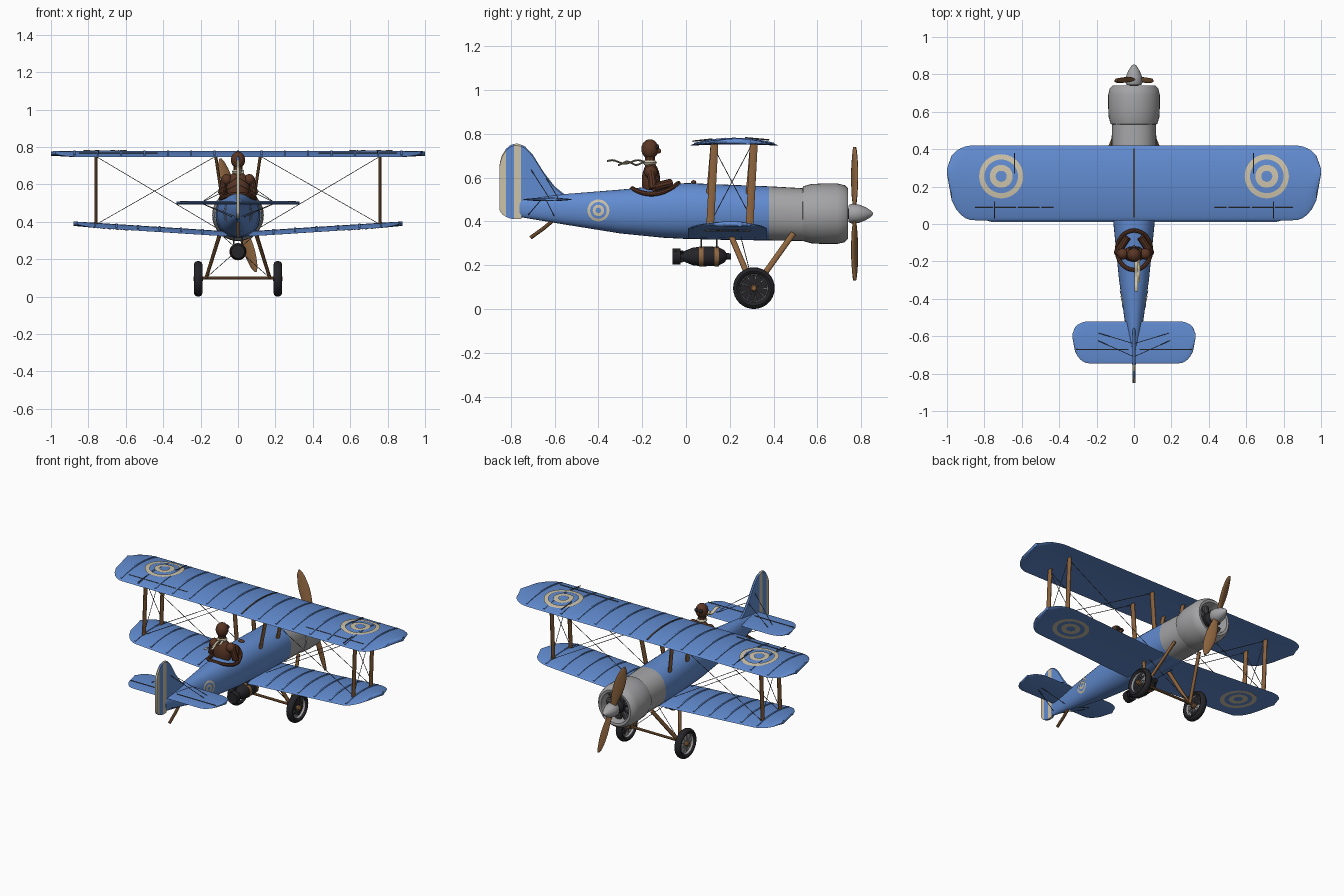
import bpy, bmesh, math
from math import sin, cos, pi, sqrt
from mathutils import Vector, Matrix

if "Cube" in bpy.data.objects:
    bpy.data.objects.remove(bpy.data.objects["Cube"])


def material(name, *rgb):
    m = bpy.data.materials.new(name)
    m.use_nodes = True
    m.diffuse_color = (*rgb, 1)
    m.node_tree.nodes["Principled BSDF"].inputs["Base Color"].default_value = (*rgb, 1)
    return m


BLUE = material("sky blue", .12, .26, .63)
GREY = material("metal grey", .37, .37, .38)
CREAM = material("cream", .60, .54, .40)
WOOD = material("wood", .27, .13, .05)
LEATHER = material("leather", .10, .036, .018)
BLACK = material("black", .018, .018, .022)
WIRE = material("dark steel", .06, .06, .065)


# Helpers
def finish(name, bm, mats, rule=None):
    bmesh.ops.recalc_face_normals(bm, faces=bm.faces)
    if rule:
        for f in bm.faces:
            f.material_index = rule(f.calc_center_median())
    me = bpy.data.meshes.new(name)
    bm.to_mesh(me)
    bm.free()
    for m in mats:
        me.materials.append(m)
    me.shade_smooth()
    me.set_sharp_from_angle(angle=math.radians(35))
    ob = bpy.data.objects.new(name, me)
    bpy.context.collection.objects.link(ob)
    return ob


def loft(name, rings, *mats, caps=True, rule=None):
    bm = bmesh.new()
    rows = [[bm.verts.new(p) for p in r] for r in rings]
    for a, b in zip(rows, rows[1:]):
        for i in range(len(a)):
            j = (i + 1) % len(a)
            bm.faces.new((a[i], a[j], b[j], b[i]))
    if caps:
        bm.faces.new(rows[0])
        bm.faces.new(rows[-1])
    return finish(name, bm, mats, rule)


def lathe(name, profile, centre, axis, *mats, n=32, rule=None):
    # profile holds (distance along axis, radius)
    q = Vector(axis).to_track_quat('Z', 'Y')
    c = Vector(centre)
    rings = [[c + q @ Vector((r * cos(2 * pi * i / n), r * sin(2 * pi * i / n), h)) for i in range(n)]
             for h, r in profile]
    return loft(name, rings, *mats, rule=rule)


def ball(name, centre, size, mat):
    bm = bmesh.new()
    bmesh.ops.create_uvsphere(bm, u_segments=20, v_segments=12, radius=1,
                              matrix=Matrix.Translation(centre) @ Matrix.Diagonal((*size, 1)))
    return finish(name, bm, [mat])


def rods(name, pairs, r, mat, flat=1, n=10):
    bm = bmesh.new()
    for a, b in pairs:
        a, b = Vector(a), Vector(b)
        d = (b - a).normalized()
        x = d.cross(Vector((0, 1, 0)) if abs(d.y) < .95 else Vector((1, 0, 0))).normalized()
        y = d.cross(x) * flat
        ends = [[bm.verts.new(p + r * (x * cos(2 * pi * i / n) + y * sin(2 * pi * i / n)))
                 for i in range(n)] for p in (a, b)]
        for i in range(n):
            j = (i + 1) % n
            bm.faces.new((ends[0][i], ends[0][j], ends[1][j], ends[1][i]))
        for e in ends:
            bm.faces.new(e)
    return finish(name, bm, [mat])


def roundel(name, place, r):
    for label, r0, r1 in (("outer", .76, 1), ("inner", .25, .52)):
        loft(name + "_" + label,
             [[place(r * k * cos(2 * pi * i / 40), r * k * sin(2 * pi * i / 40)) for i in range(40)]
              for k in (r0, (r0 + r1) / 2, r1)], CREAM, caps=False)


# Fuselage: stations of (y, half width, bottom, top)
STATIONS = [(-.76, .008, .42, .50), (-.55, .045, .385, .525), (-.3, .08, .345, .545), (-.1, .10, .325, .565),
            (0, .11, .32, .575), (.2, .118, .315, .567), (.38, .12, .313, .56), (.56, .118, .31, .55)]


def station(y):
    for a, b in zip(STATIONS, STATIONS[1:]):
        if y <= b[0]:
            k = (y - a[0]) / (b[0] - a[0])
            return [p + (q - p) * k for p, q in zip(a, b)]


def oval(y, n=36):
    _, w, lo, hi = station(y)
    out = []
    for i in range(n):
        c, s = cos(2 * pi * i / n), sin(2 * pi * i / n)
        out.append((w * math.copysign(abs(c) ** .9, c), y,
                    (lo + hi) / 2 + (hi - lo) / 2 * math.copysign(abs(s) ** .9, s)))
    return out


def side_x(y, z):
    _, w, lo, hi = station(y)
    return w * (1 - abs((2 * z - lo - hi) / (hi - lo)) ** 2.22) ** .45


loft("fuselage", [oval(s[0]) for s in STATIONS], BLUE, GREY, rule=lambda c: int(c.y > .38))
for s, side in ((1, "left"), (-1, "right")):
    roundel("fuselage_roundel_" + side,
            lambda u, v: (s * (side_x(-.4 + u, .45 + v) + .004), -.4 + u, .45 + v), .05)


# Wings
class Wing:
    def __init__(self, span, te, le, corner, camber, thick, base):
        self.span, self.te, self.le, self.corner = span, te, le, corner
        self.camber, self.thick, self.base = camber, thick, base

    def edges(self, x):
        u = max(0, (abs(x) - self.span + self.corner) / self.corner)
        drop = (1 - sqrt(max(0, 1 - u * u))) * (self.le - self.te)
        return self.te + .62 * drop, self.le - .31 * drop

    def z(self, x, y, side):
        te, le = self.edges(x)
        bow = sin(pi * min(1, max(0, (y - self.te) / (self.le - self.te)))) ** .8
        body = sin(pi * min(1, max(0, (y - te) / (le - te)))) ** .6
        return self.base(abs(x)) + self.camber * bow + side * self.thick * body

    def build(self, name, x0, x1, steps, n=16):
        rings = []
        for k in range(steps + 1):
            x = x0 + (x1 - x0) * k / steps
            te, le = self.edges(x)
            ys = [te + (le - te) * (.5 - .5 * cos(pi * i / n)) for i in range(n + 1)]
            rings.append([(x, y, self.z(x, y, 1)) for y in ys]
                         + [(x, y, self.z(x, y, -1)) for y in ys[-2:0:-1]])
        loft(name, rings, BLUE)

    def rib(self, name, x, mat=BLUE, w=.005):
        te, le = self.edges(x)
        ys = [te + (le - te) * (.04 + .92 * i / 12) for i in range(13)]
        loft(name, [[(x + a * w, y, self.z(x, y, 1) + h)
                     for a, h in ((-1, -.003), (-1, .004), (1, .004), (1, -.003))] for y in ys], mat)


upper = Wing(1, .02, .42, .14, .018, .013, lambda x: .747)
lower = Wing(.88, .01, .37, .13, .015, .012, lambda x: .325 + .064 * (x - .1))
tail = Wing(.33, -.745, -.52, .09, 0, .008, lambda x: .50)
upper.build("upper_wing", -1, 1, 80)
tail.build("tailplane", -.33, .33, 44)
for i in range(-7, 8):
    upper.rib("upper_wing_rib", i * .125, BLUE if i else WIRE)

for s, side in ((1, "left"), (-1, "right")):
    lower.build("lower_wing_" + side, s * .06, s * .88, 40)
    for i in range(6):
        lower.rib("lower_wing_rib_" + side, s * (.19 + .115 * i))
    roundel("upper_roundel_" + side, lambda u, v: (s * .71 + u, .255 + v,
            upper.z(s * .71 + u, .255 + v, 1) + .005), .118)
    roundel("lower_roundel_" + side, lambda u, v: (s * .65 + u, .19 + v,
            lower.z(s * .65 + u, .19 + v, -1) - .004), .11)
    # Control surface hinges and horns
    z = upper.z(s * .6, .088, 1)
    rods("aileron_hinge_" + side, [((s * .43, .088, z), (s * .85, .088, z))], .003, WIRE, n=6)
    rods("aileron_horn_" + side, [((s * .745, .03, z), (s * .745, .12, z + .01)),
                                  ((s * .64, .27, .782), (s * .64, .38, .772))], .003, WIRE, n=6)
    rods("elevator_hinge_" + side, [((s * .03, -.672, .508), (s * .31, -.672, .508))], .003, WIRE, n=6)
    # Struts
    rods("interplane_struts_" + side, [((s * .76, y, .375), (s * .76, y + .02, .757)) for y in (.11, .29)],
         .008, WOOD, flat=2.3)
    rods("cabane_struts_" + side, [((s * .085, y, .52), (s * .12, y + .02, .757)) for y in (.11, .29)],
         .008, WOOD, flat=2.3)
    rods("landing_struts_" + side, [((s * .17, .305, .10), (s * .095, .205, .335)),
                                    ((s * .17, .315, .10), (s * .095, .49, .345))], .009, WOOD, flat=1.5)
    # Rigging
    wires = [((s * .76, .12, .41), (s * .76, .30, .75)), ((s * .76, .30, .41), (s * .76, .12, .75)),
             ((s * .17, .31, .1), (-s * .09, .25, .33)),
             ((s * .2, -.62, .5), (0, -.71, .64)), ((s * .2, -.58, .5), (0, -.64, .6)),
             ((s * .2, -.64, .5), (s * .02, -.6, .42)), ((s * .2, -.66, .5), (s * .02, -.72, .43))]
    for y in (.12, .30):
        wires += [((s * .12, y, .37), (s * .76, y, .75)), ((s * .12, y, .75), (s * .76, y, .385))]
    rods("rigging_" + side, wires, .0018, WIRE, n=5)

# Fin and striped rudder, built column by column
FIN = [(-.753, .75), (-.735, .742), (-.70, .705), (-.65, .625), (-.60, .56), (-.55, .52)]
columns = []
for y in (-.851, -.848, -.84, -.822, -.803, -.785, -.77):
    k = sqrt(max(.01, 1 - (min(0, y + .775) / .077) ** 2))
    columns.append((y, .46 - .05 * k, .64 + .115 * k))
columns += [(y, .412 if i == 0 else .46, z) for i, (y, z) in enumerate(FIN)]
loft("fin_and_rudder", [[(-.007, y, lo), (.007, y, lo), (.007, y, hi - .008), (0, y, hi), (-.007, y, hi - .008)]
                        for y, lo, hi in columns], BLUE, CREAM,
     rule=lambda c: int(c.y < -.822 or -.785 < c.y < -.753))
rods("tail_skid", [((0, -.60, .41), (0, -.66, .36)), ((0, -.655, .365), (0, -.71, .325))], .009, WOOD)

# Cowling, engine, propeller
AX, FWD = .435, (0, 1, 0)
lathe("cowling", [(.53, .112), (.535, .125), (.57, .135), (.62, .138), (.69, .138), (.725, .13), (.74, .115),
                  (.738, .1), (.72, .096), (.60, .096)], (0, 0, AX), FWD, GREY, BLACK, n=40,
      rule=lambda c: int(c.y < .61 and abs(c.x) < .02 and abs(c.z - AX) < .05))
lathe("crankcase", [(.6, .045), (.71, .045), (.73, .03), (.75, .02)], (0, 0, AX), FWD, BLACK)
rods("engine_cylinders", [((.03 * cos(a), .675, AX + .03 * sin(a)), (.092 * cos(a), .675, AX + .092 * sin(a)))
                          for a in (2 * pi * i / 9 for i in range(9))], .021, WIRE)
lathe("spinner", [(.742, .038), (.755, .045), (.79, .042), (.82, .03), (.845, .014), (.854, .003)],
      (0, 0, AX), FWD, GREY)
along, across = Vector((-.3, 0, .954)), Vector((.954, 0, .3))
blades = []
for i in range(-16, 17):
    t = i / 16
    w = .014 + .02 * sin(pi * min(1, abs(t) * 1.02) ** 1.3) if abs(t) < .99 else .005
    twist = .45 * (1 if t > 0 else -1) * min(1, abs(t) * 4)
    c = Vector((0, .77, AX)) + along * (t * .318)
    chord = across * cos(twist) + Vector((0, sin(twist), 0))
    depth = Vector((0, cos(twist), 0)) - across * sin(twist)
    blades.append([c + chord * w * cos(a) + depth * .008 * sin(a) for a in (2 * pi * j / 12 for j in range(12))])
loft("propeller", blades, WOOD)

# Undercarriage
rods("axle", [((-.21, .31, .10), (.21, .31, .10))], .008, WOOD)
for s, side in ((1, "left"), (-1, "right")):
    hub = Vector((s * .213, .31, .095))
    ring = [2 * pi * i / 12 for i in range(13)]
    lathe("tyre_" + side, [(.022 * sin(a), .079 + .016 * cos(a)) for a in ring], hub, (1, 0, 0), BLACK)
    lathe("rim_" + side, [(.012 * sin(a), .064 + .003 * cos(a)) for a in ring], hub, (1, 0, 0), GREY)
    lathe("hub_" + side, [(-.025, .01), (-.02, .015), (.02, .015), (.025, .01)], hub, (1, 0, 0), WOOD, n=16)
    rods("spokes_" + side, [(hub + Vector((.015 * (-1) ** i, 0, 0)),
                             hub + Vector((0, .066 * cos(i * pi / 9), .066 * sin(i * pi / 9))))
                            for i in range(18)], .0018, GREY, n=5)

# Bomb with bands, tail box and rack
lathe("bomb", [(-.03, .012), (0, .028), (.03, .04), (.07, .045), (.09, .045), (.13, .044), (.15, .041), (.175, .028),
               (.185, .015), (.205, .014)], (0, 0, .24), FWD, BLACK, n=24)
for y in (.07, .14):
    lathe("bomb_band", [(y - .01, .046), (y + .01, .046)], (0, 0, .24), FWD, WOOD, n=24)
rods("bomb_rack", [((s * .02, y, .26), (s * .025, y, .34)) for s in (-1, 1) for y in (.07, .14)], .004, WIRE)
lathe("bomb_tail", [(-.062, .036), (-.025, .036), (-.025, .032), (-.062, .032)], (0, 0, .24), FWD, BLACK, n=16)
rods("bomb_fins", [((0, -.035, .24), (.036 * cos(a), -.035, .24 + .036 * sin(a)))
                   for a in (pi / 4 + i * pi / 2 for i in range(4))], .003, BLACK, flat=8)

# Cockpit rim and pilot
rim = []
for i in range(33):
    a = 2 * pi * i / 32
    c = Vector((.092 * sin(a), -.14 + .105 * cos(a), .562 + .012 * cos(a) - .036 * sin(a) ** 2))
    out = Vector((sin(a), cos(a), 0))
    rim.append([c + .011 * (out * cos(b) + Vector((0, 0, sin(b)))) for b in (2 * pi * j / 8 for j in range(8))])
loft("cockpit_rim", rim, LEATHER, caps=False)
ball("pilot_torso", (0, -.16, .585), (.062, .042, .085), LEATHER)
ball("pilot_head", (0, -.165, .73), (.038, .039, .045), LEATHER)
ball("pilot_nose", (0, -.125, .722), (.008, .012, .012), LEATHER)
rods("pilot_neck", [((0, -.165, .65), (0, -.165, .70))], .024, LEATHER)
for s, side in ((1, "left"), (-1, "right")):
    ball("pilot_shoulder_" + side, (s * .06, -.16, .625), (.03, .03, .03), LEATHER)
    rods("pilot_arm_" + side, [((s * .07, -.16, .63), (s * .088, -.15, .55)),
                               ((s * .088, -.15, .555), (s * .035, -.07, .575))], .02, LEATHER)
    ball("goggle_" + side, (s * .016, -.131, .74), (.014, .008, .012), BLACK)
lathe("scarf_collar", [(-.01, .026), (0, .032), (.01, .026)], (0, -.165, .668), (0, 0, 1), CREAM, n=20)
for k in (0, 1):
    loft("scarf_tail", [[(.012 + k * .012 + a * .009, -.19 - t * (.17 - k * .05),
                          .667 - k * .006 + .008 * sin(t * 9 + k * 2) + h)
                         for a, h in ((-1, 0), (1, .006), (1, .009), (-1, .003))]
                        for t in (i / 14 for i in range(15))], CREAM)
ball("windscreen_mount", (0, .035, .578), (.02, .012, .01), LEATHER)
